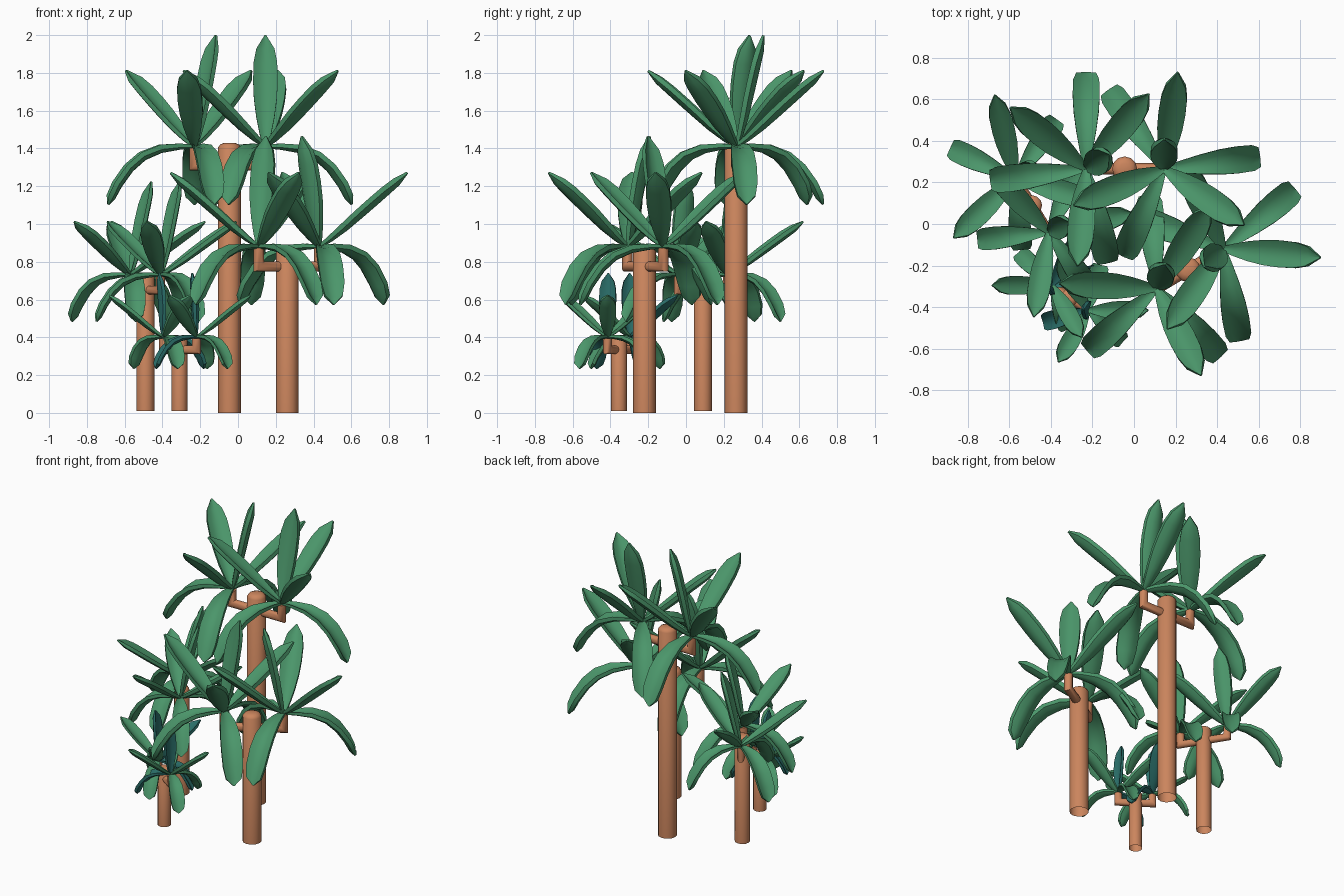
import bpy, bmesh, math
from mathutils import Vector

if "Cube" in bpy.data.objects:
    bpy.data.objects.remove(bpy.data.objects["Cube"])


def material(name, rgb):
    m = bpy.data.materials.new(name)
    m.diffuse_color = (*rgb, 1)
    m.use_nodes = True
    m.node_tree.nodes["Principled BSDF"].inputs["Base Color"].default_value = m.diffuse_color
    return m


BARK = material("terracotta_bark", (0.60, 0.235, 0.11))
GREEN = material("leaf_green", (0.07, 0.305, 0.145))
TEAL = material("leaf_teal", (0.024, 0.16, 0.145))


def finish(bm, name, mat, angle=35):
    me = bpy.data.meshes.new(name)
    bm.to_mesh(me)
    bm.free()
    me.materials.append(mat)
    ob = bpy.data.objects.new(name, me)
    bpy.context.collection.objects.link(ob)
    bpy.ops.object.select_all(action='DESELECT')
    ob.select_set(True)
    bpy.context.view_layer.objects.active = ob
    bpy.ops.object.shade_smooth_by_angle(angle=math.radians(angle))
    return ob


def skin(bm, rings, open_start=False):
    """Join closed rings of points into a capped tube."""
    rows = [[bm.verts.new(p) for p in ring] for ring in rings]
    n = len(rows[0])
    for a, b in zip(rows, rows[1:]):
        for i in range(n):
            j = (i + 1) % n
            bm.faces.new((a[i], a[j], b[j], b[i]))
    bm.faces.new(rows[0][::-1])
    bm.faces.new(rows[-1])
    bmesh.ops.recalc_face_normals(bm, faces=bm.faces)
    if open_start:
        bm.faces.ensure_lookup_table()
        bmesh.ops.delete(bm, geom=[bm.faces[-2]], context='FACES_ONLY')


# blade outline: position along the leaf, share of full width
OUTLINE = [(0, .2), (.12, .46), (.28, .74), (.45, .94), (.6, 1),
           (.76, .96), (.88, .74), (1, .06)]


def leaf_path(kind, reach, rise, t):
    if kind == "droop":                       # arches out, then falls
        q = 1 - (1 - t) ** 1.5
        return q * reach, rise * q ** 3.3
    return t * reach, rise * t ** 1.08


def add_leaf(bm, centre, kind, angle, reach, rise, width):
    a = math.radians(angle)
    out, side, up = Vector((math.cos(a), math.sin(a), 0)), Vector((-math.sin(a), math.cos(a), 0)), Vector((0, 0, 1))
    thick = 0.2 * width
    rings = []
    for t, w in OUTLINE:
        r0, z0 = leaf_path(kind, reach, rise, max(0, t - .02))
        r1, z1 = leaf_path(kind, reach, rise, min(1, t + .02))
        r, z = leaf_path(kind, reach, rise, t)
        tan = Vector((r1 - r0, z1 - z0)).normalized()
        normal = up * tan.x - out * tan.y
        p = centre + out * r + up * z
        half = width * w / 2
        us = (-1, -.5, 0, .5, 1)
        top = [p + side * u * half + normal * (.4 * half * u * u) for u in us]
        low = [q - normal * thick * min(1, .35 + w) for q in reversed(top)]
        rings.append(top + low)
    skin(bm, rings)


def trunk(name, x, y, r, z0, z1):
    rings = []
    for z, s in ((z0, 1), (z1 - .4 * r, 1), (z1 - .13 * r, .8), (z1, .45)):
        rings.append([(x + r * s * math.cos(k * math.pi / 6), y + r * s * math.sin(k * math.pi / 6), z)
                      for k in range(12)])
    bm = bmesh.new()
    skin(bm, rings, open_start=True)
    finish(bm, name, BARK, 50)


def arm(name, start, centre, drop, r):
    """Bent branch: sideways out of the trunk, mitred, then up to the crown."""
    c = Vector(centre)
    elbow = c - Vector((0, 0, drop))
    s = Vector((start[0], start[1], elbow.z))
    out = (elbow - s).normalized()
    side = Vector((-out.y, out.x, 0))
    up = Vector((0, 0, 1))
    rings = [[], [], []]
    for k in range(10):
        a = k * math.pi / 5
        u, v = r * math.cos(a), r * math.sin(a)
        rings[0].append(s + side * u + up * v)
        rings[1].append(elbow + side * u + up * v - out * v)
        rings[2].append(c + side * u - out * v - up * .012)
    bm = bmesh.new()
    skin(bm, rings)
    finish(bm, name, BARK, 50)


# per palm: trunk (x, y, radius, bottom, top), crown height, arm drop, arm radius, leaf width,
# (reach, rise) for raised and drooping leaves, rise of the upright leaf,
# crowns: (x, y, raised angles, drooping angles, upright lean (angle, reach), teal angles)
PALMS = {
    "tall": ((-.045, .265, .06, 0, 1.43), 1.415, .105, .028, .13, (.465, .40), (.465, -.31), .585, [
        (-.23, .265, (50, 141, 265), (90, 187, 283), (32, .13), ()),
        (.145, .265, (82, 202, 325), (7, 125, 245), (90, .14), ())]),
    "middle": ((.26, -.22, .06, 0, .88), .885, .11, .028, .13, (.465, .39), (.45, -.31), .58, [
        (.43, -.12, (355, 115, 235), (40, 160, 280), (222, .12), ()),
        (.11, -.31, (177, 297, 57), (222, 313, 95), (72, .12), ())]),
    "short": ((-.49, .09, .048, .01, .74), .735, .085, .024, .11, (.41, .28), (.345, -.25), .49, [
        (-.57, .22, (104, 224, 344), (155, 275, 55), (25, .12), ()),
        (-.41, -.04, (133, 260, 13), (186, 306, 66), (25, .11), ())]),
    "small": ((-.31, -.355, .042, .01, .41), .405, .07, .024, .09, (.285, .22), (.225, -.17), .335, [
        (-.395, -.295, (180, 300, 60), (135, 290, 15), (190, .02), (60, 15, 190)),
        (-.22, -.415, (240, 0, 120), (318, 195, 75), (170, .02), (195, 170))]),
}

for palm, (tr, height, drop, arm_r, width, raised, droop, tall, crowns) in PALMS.items():
    trunk(palm + "_trunk", *tr)
    for n, (x, y, ups, downs, lean, teal) in enumerate(crowns, 1):
        centre = Vector((x, y, height))
        arm(f"{palm}_branch_{n}", tr, centre, drop, arm_r)
        leaves = [("raised", a, *raised) for a in ups] + [("droop", a, *droop) for a in downs]
        leaves.append(("raised", *lean, tall))
        for colour, mat in (("green", GREEN), ("teal", TEAL)):
            chosen = [l for l in leaves if (l[1] in teal) == (colour == "teal")]
            if not chosen:
                continue
            bm = bmesh.new()
            for kind, a, reach, rise in chosen:
                add_leaf(bm, centre, kind, a, reach, rise, width)
            finish(bm, f"{palm}_{colour}_leaves_{n}", mat)
